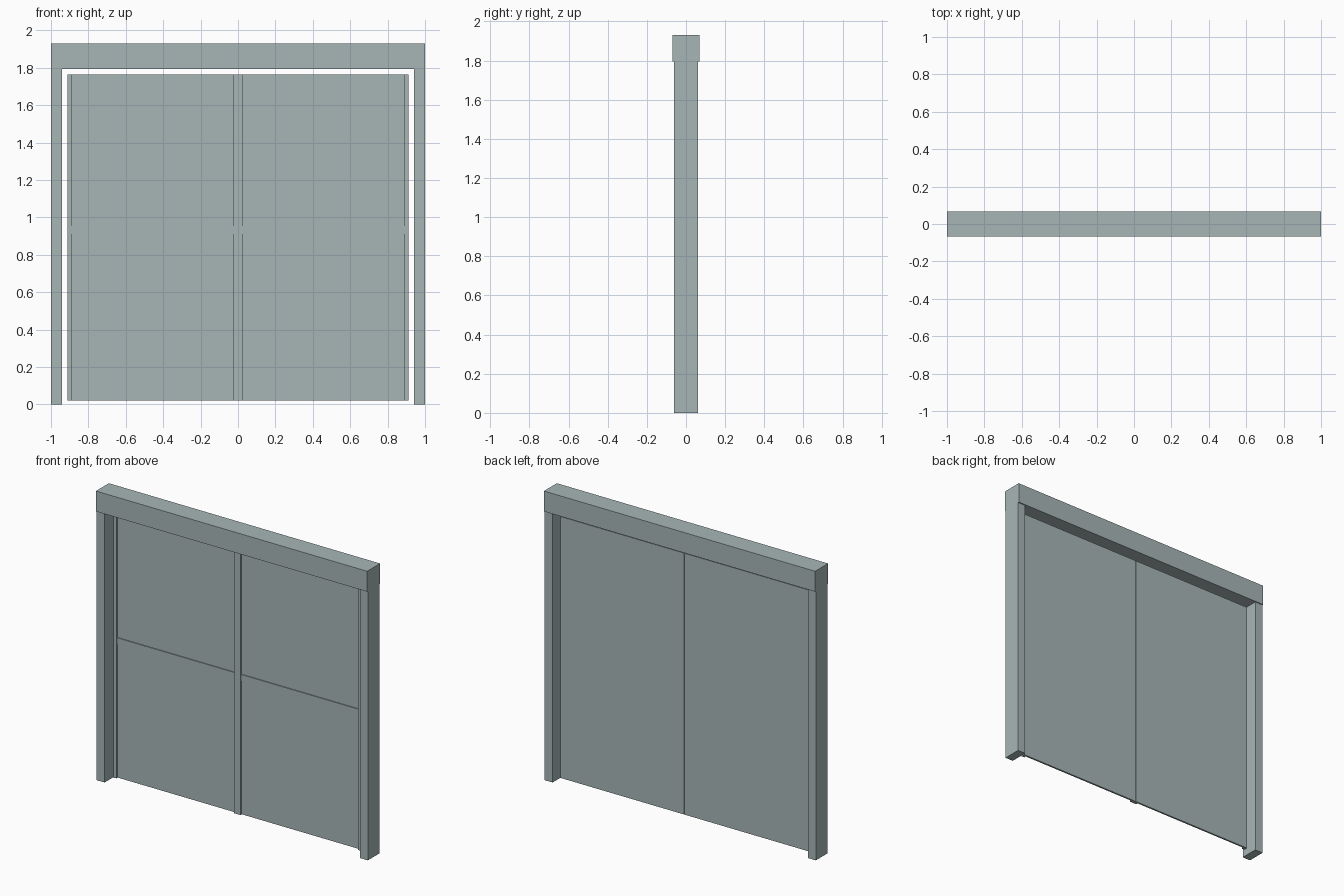
import bpy

if "Cube" in bpy.data.objects:
    bpy.data.objects.remove(bpy.data.objects["Cube"])

# One grey-green paint for the whole door
paint = bpy.data.materials.new("grey_green_paint")
paint.diffuse_color = (0.39, 0.47, 0.47, 1.0)
paint.use_nodes = True
paint.node_tree.nodes["Principled BSDF"].inputs["Base Color"].default_value = paint.diffuse_color


def box(name, x, y, z):
    """Box spanning the (min, max) pairs on each axis."""
    spans = (x, y, z)
    bpy.ops.mesh.primitive_cube_add(size=1, location=[(a + b) / 2 for a, b in spans])
    ob = bpy.context.object
    ob.name = name
    ob.scale = [b - a for a, b in spans]
    bpy.ops.object.transform_apply(location=False, rotation=False, scale=True)
    ob.data.materials.append(paint)
    return ob


def mirrored(name, x, y, z):
    """A box on the right and its twin on the left."""
    box("right_" + name, x, y, z)
    box("left_" + name, (-x[1], -x[0]), y, z)


LOW, HIGH = 0.021, 1.763          # door leaf height
BACK, FACE = 0.017, 0.005         # leaf back and front
STILE, RAIL = -0.009, -0.001      # trim fronts

# Frame: two posts under a wider header
mirrored("post", (0.941, 1.0), (-0.061, 0.061), (0, 1.794))
box("header", (-1, 1), (-0.068, 0.068), (1.794, 1.93))

# Two leaves with a hairline seam between them
mirrored("leaf", (0.0015, 0.912), (FACE, BACK), (LOW, HIGH))

# Front trim: edge stiles, middle rails and the centre cover strip
mirrored("edge_stile", (0.891, 0.912), (STILE, FACE), (LOW, HIGH))
mirrored("middle_rail", (0.024, 0.891), (RAIL, FACE), (0.911, 0.955))
box("centre_strip", (-0.024, 0.024), (STILE, FACE), (LOW, HIGH))
